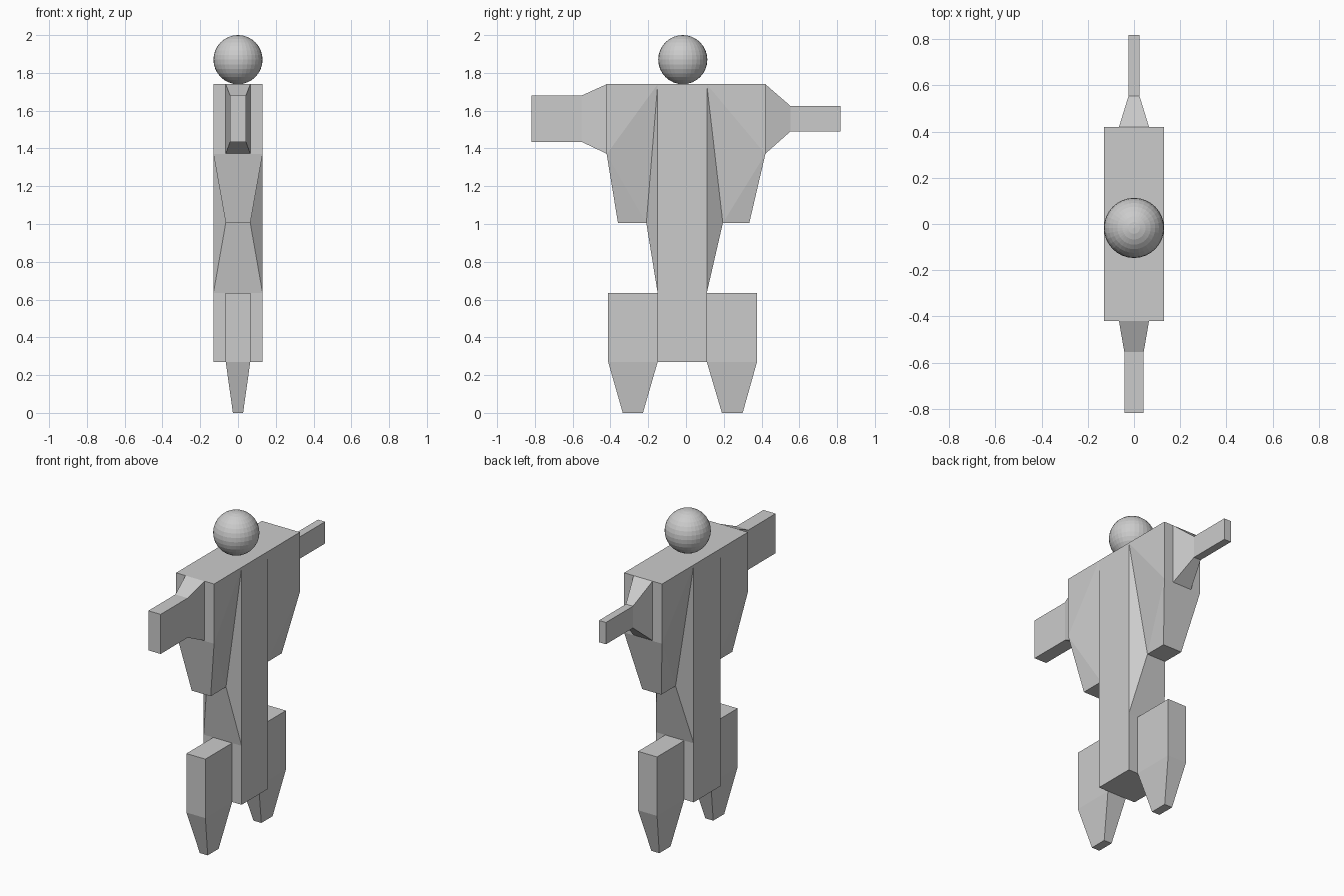
import bpy, bmesh

if "Cube" in bpy.data.objects:
    bpy.data.objects.remove(bpy.data.objects["Cube"])


def finish(bm, name):
    bmesh.ops.recalc_face_normals(bm, faces=bm.faces)
    mesh = bpy.data.meshes.new(name)
    bm.to_mesh(mesh)
    bm.free()
    obj = bpy.data.objects.new(name, mesh)
    bpy.context.collection.objects.link(obj)
    return obj


def loft(name, sections, hidden_y=None):
    """Join 4-point sections, leaving open any face lying against the torso."""
    bm = bmesh.new()
    rings = [[bm.verts.new(p) for p in s] for s in sections]
    for a, b in zip(rings, rings[1:]):
        for i in range(4):
            j = (i + 1) % 4
            bm.faces.new((a[i], a[j], b[j], b[i]))
    bm.faces.new(rings[0])
    bm.faces.new(rings[-1])
    # outward normals are resolved while the shape is still closed
    bmesh.ops.recalc_face_normals(bm, faces=bm.faces)
    inner = [f for f in bm.faces
             if all(abs(v.co.y - hidden_y) < 1e-4 for v in f.verts)]
    bmesh.ops.delete(bm, geom=inner, context='FACES_ONLY')
    return finish(bm, name)


def rect_z(hw, y0, y1, z):
    return [(-hw, y0, z), (hw, y0, z), (hw, y1, z), (-hw, y1, z)]


def rect_y(hw, z0, z1, y):
    return [(-hw, y, z0), (hw, y, z0), (hw, y, z1), (-hw, y, z1)]


# Torso: side outline (y, z, half width), mirrored across x
outline = [(-.15, .27, .13), (-.15, .635, .13), (-.21, 1.005, .065),
           (-.36, 1.005, .065), (-.42, 1.37, .13), (-.42, 1.74, .13),
           (-.15, 1.74, .13), (.11, 1.74, .13), (.42, 1.74, .13),
           (.42, 1.37, .13), (.335, 1.005, .065), (.195, 1.005, .065),
           (.11, .635, .13), (.11, .27, .13)]
half = [(1, 2, 6), (2, 3, 4), (2, 4, 6), (4, 5, 6)]
sides = [(0, 1, 6, 7, 12, 13)] + half + [tuple(13 - i for i in f) for f in half]
bm = bmesh.new()
left, right = [[bm.verts.new((s * w, y, z)) for y, z, w in outline] for s in (-1, 1)]
n = len(outline)
for i in range(n):
    j = (i + 1) % n
    bm.faces.new((left[i], left[j], right[j], right[i]))
for ring in (left, right):
    for f in sides:
        bm.faces.new([ring[i] for i in f])
finish(bm, "torso")

# Legs: upright block tapering to a small foot
for name, y0, y1, f0, f1, inner in (
        ("front_leg", -.412, -.15, -.335, -.228, -.15),
        ("back_leg", .11, .376, .19, .30, .11)):
    loft(name, [rect_z(.065, y0, y1, .635), rect_z(.065, y0, y1, .27),
                rect_z(.027, f0, f1, 0)], inner)

# Arms: flared shoulder joint then a straight bar
for name, s, hw, z0, z1 in (("front_arm", -1, .042, 1.435, 1.68),
                            ("back_arm", 1, .024, 1.49, 1.625)):
    loft(name, [rect_y(.065, 1.372, 1.74, s * .42), rect_y(hw, z0, z1, s * .553),
                rect_y(hw, z0, z1, s * .817)], s * .42)

# Head
bpy.ops.mesh.primitive_uv_sphere_add(segments=32, ring_count=16, radius=.13,
                                     location=(0, -.017, 1.87))
bpy.context.object.name = "head"
